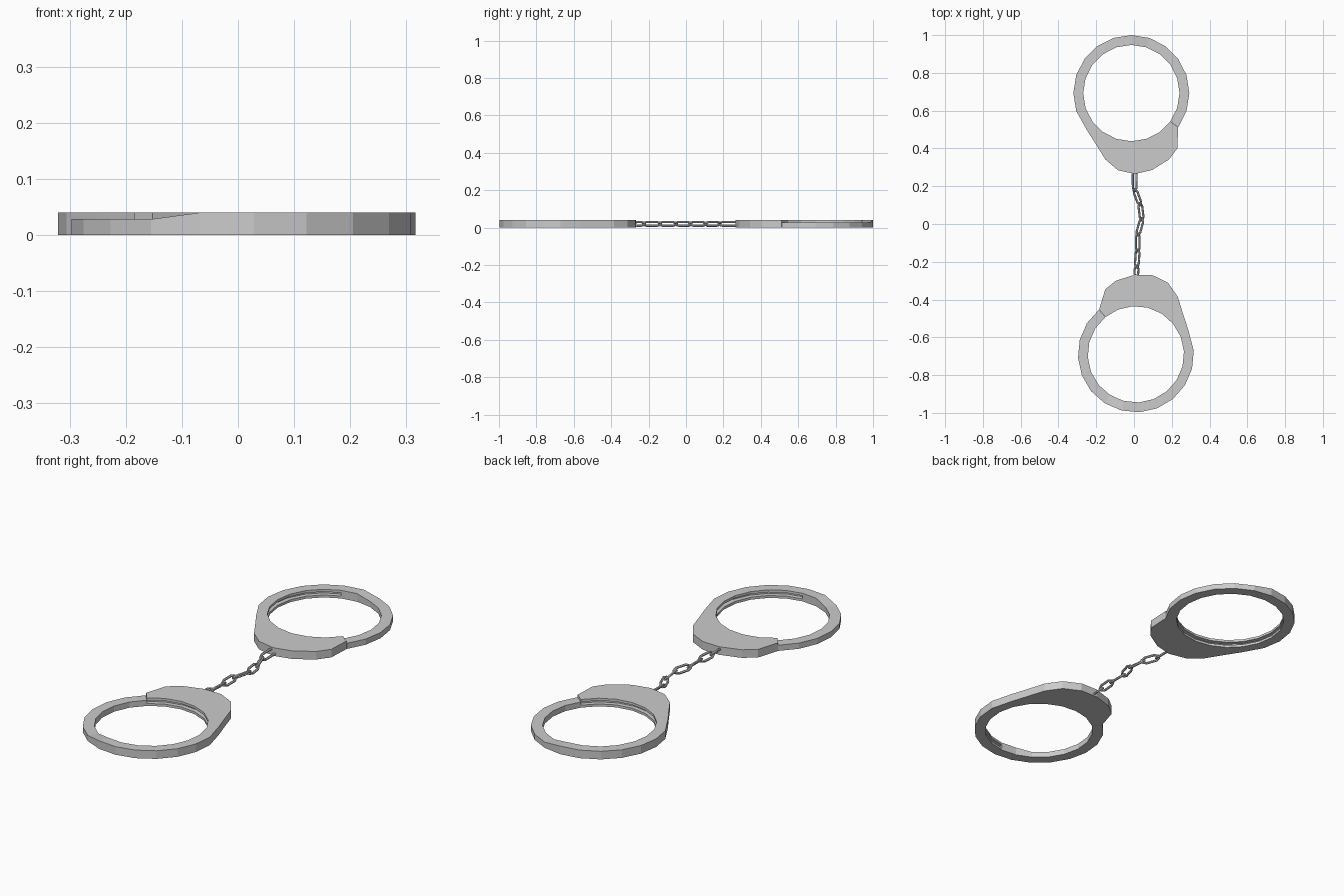
import bpy, bmesh, math
from mathutils import Vector

if "Cube" in bpy.data.objects:
    bpy.data.objects.remove(bpy.data.objects["Cube"])

R_IN, R_OUT, TOP, STEP = 0.255, 0.307, 0.04, 0.028


def polar(r, deg):
    a = math.radians(deg)
    return Vector((r * math.cos(a), r * math.sin(a)))


def sweep(name, sections, loc, rot):
    """Join a series of equal cross-sections into a capped solid."""
    bm = bmesh.new()
    rows = [[bm.verts.new(p) for p in s] for s in sections]
    n = len(rows[0])
    for a, b in zip(rows, rows[1:]):
        for i in range(n):
            j = (i + 1) % n
            bm.faces.new((a[i], a[j], b[j], b[i]))
    bm.faces.new(rows[0][::-1])
    bm.faces.new(rows[-1])
    bmesh.ops.recalc_face_normals(bm, faces=bm.faces[:])
    me = bpy.data.meshes.new(name)
    bm.to_mesh(me)
    bm.free()
    ob = bpy.data.objects.new(name, me)
    ob.location, ob.rotation_euler.z = loc, math.radians(rot)
    bpy.context.collection.objects.link(ob)


def body_section(inner, outer):
    """C-shaped section: two cheeks with a slot open to the inside."""
    deep = inner + (outer - inner).normalized() * 0.022
    return [(*p, z) for p, z in (
        (outer, 0), (outer, TOP), (inner, TOP), (inner, STEP),
        (deep, STEP), (deep, 0.012), (inner, 0.012), (inner, 0))]


# Double-cheek bow and lock housing: plain ring, then the widened outline
body = [body_section(polar(R_IN, a), polar(R_OUT, a)) for a in range(108, 199, 18)]
housing = [(216, -0.237, -0.193), (234, -0.185, -0.275), (252, -0.138, -0.351),
           (261, -0.070, -0.409), (270, 0.020, -0.428), (288, 0.110, -0.407),
           (297, 0.200, -0.351), (306, 0.243, -0.293), (324, 0.248, -0.182)]
for a, x, y in housing:
    r = R_IN if a % 18 == 0 else R_IN * math.cos(math.radians(9))
    body.append(body_section(polar(r, a), Vector((x, y))))

# Swinging arm: thinner, ramping up to full height near the hinge
arm = []
for a in range(-36, 109, 18):
    h = STEP if a <= 72 else TOP
    i, o = polar(R_IN, a), polar(R_OUT, a)
    arm.append([(*o, 0), (*o, h), (*i, h), (*i, 0)])

for side, loc, rot in (("back", (-0.014, 0.693, 0), 0),
                       ("front", (0.010, -0.690, 0), 165.5)):
    sweep(side + "_cuff_housing", body, loc, rot)
    sweep(side + "_cuff_arm", arm, loc, rot)


# Chain of long links strung between joints
def link(name, p, q, twist):
    p, q = Vector(p), Vector(q)
    d = q - p
    h = d.length / 2 + 0.006
    pts = [(h, 0.006), (h - 0.02, 0.014), (0.02 - h, 0.014), (-h, 0.006)]
    pts += [(x, -y) for x, y in reversed(pts)]
    cu = bpy.data.curves.new(name, 'CURVE')
    cu.dimensions = '3D'
    cu.bevel_depth, cu.bevel_resolution = 0.006, 1
    sp = cu.splines.new('POLY')
    sp.points.add(len(pts) - 1)
    for pt, (x, y) in zip(sp.points, pts):
        pt.co = (x, y, 0, 1)
    sp.use_cyclic_u, sp.use_smooth = True, False
    ob = bpy.data.objects.new(name, cu)
    ob.location = (*((p + q) / 2), 0.02)
    ob.rotation_euler = (math.radians(twist), 0, math.atan2(d.y, d.x))
    bpy.context.collection.objects.link(ob)


joints = [(0.003, 0.28), (0.004, 0.18), (0.032, 0.105), (0.042, 0.025),
          (0.02, -0.055), (0.02, -0.14), (0.014, -0.225), (0.012, -0.275)]
for k, (p, q) in enumerate(zip(joints, joints[1:])):
    link(f"chain_link_{k + 1}", p, q, 45 if k % 2 else -45)
